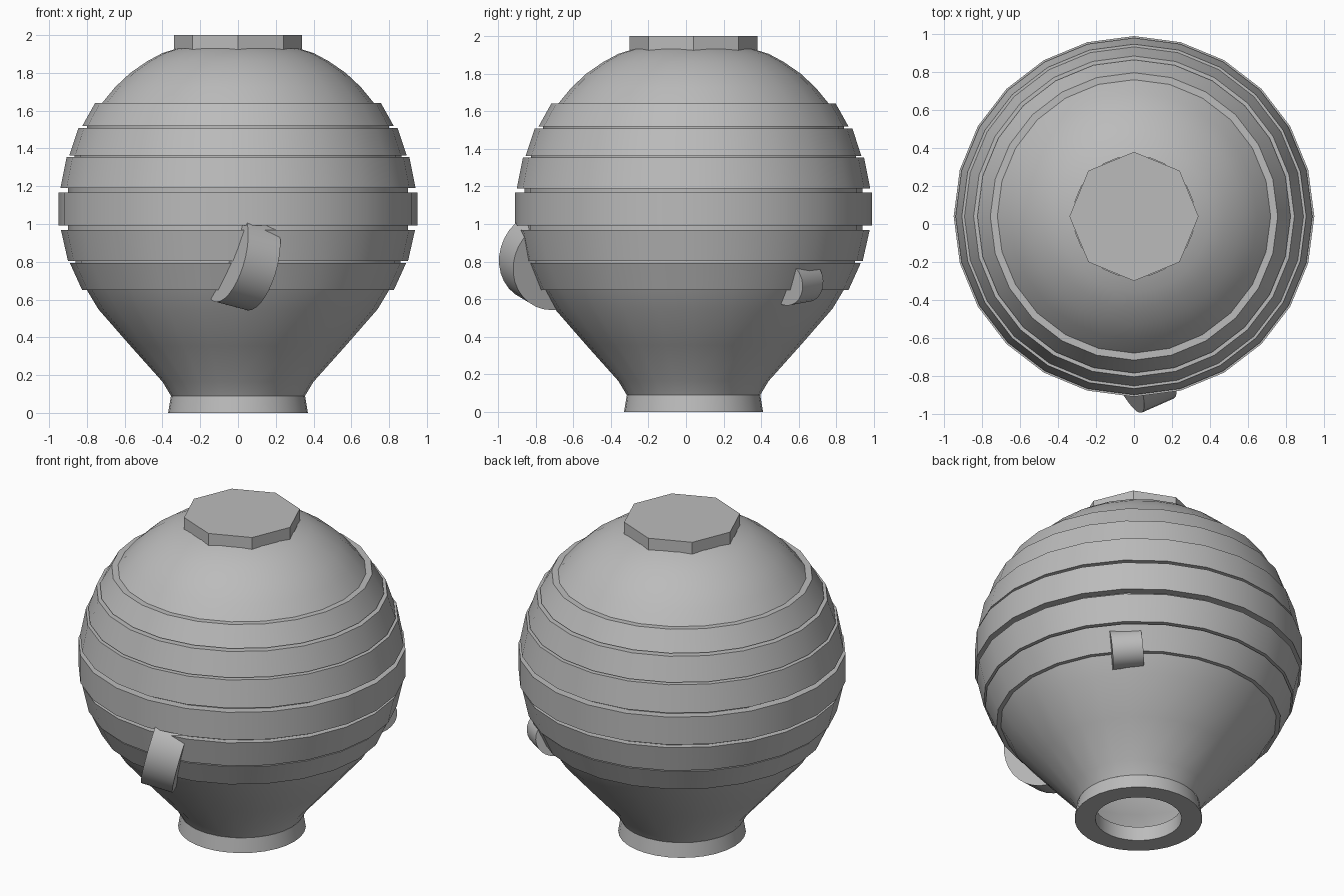
import bpy
import bmesh
from math import cos, sin, tau, radians
from mathutils import Vector

cube = bpy.data.objects.get("Cube")
if cube:
    bpy.data.objects.remove(cube, do_unlink=True)

AXIS_Y = 0.04

clay = bpy.data.materials.new("plain grey")
clay.use_nodes = True
GREY = (0.5, 0.5, 0.5, 1)
clay.diffuse_color = GREY
clay.node_tree.nodes["Principled BSDF"].inputs["Base Color"].default_value = GREY


def finish(name, bm, location=(0, AXIS_Y, 0)):
    mesh = bpy.data.meshes.new(name)
    bm.to_mesh(mesh)
    bm.free()
    mesh.materials.append(clay)
    obj = bpy.data.objects.new(name, mesh)
    obj.location = location
    bpy.context.collection.objects.link(obj)
    bpy.ops.object.select_all(action='DESELECT')
    obj.select_set(True)
    bpy.context.view_layer.objects.active = obj
    bpy.ops.object.shade_smooth_by_angle(angle=radians(30))
    return obj


def lathe(name, profile, sides, closed=False):
    """Turn a (radius, height) profile, listed upwards on the outside."""
    bm = bmesh.new()
    rings = [[bm.verts.new((r * cos(tau * i / sides), r * sin(tau * i / sides), z))
              for i in range(sides)] for r, z in profile]
    pairs = list(zip(rings, rings[1:]))
    if closed:
        pairs.append((rings[-1], rings[0]))
    for low, high in pairs:
        for i in range(sides):
            j = (i + 1) % sides
            bm.faces.new((low[i], low[j], high[j], high[i]))
    return finish(name, bm)


def cylinder(name, start, end, radius, sides):
    start, end = Vector(start), Vector(end)
    axis = end - start
    bm = bmesh.new()
    bmesh.ops.create_cone(bm, cap_ends=True, segments=sides, radius1=radius,
                          radius2=radius, depth=axis.length)
    bm.transform(axis.to_track_quat('Z', 'Y').to_matrix().to_4x4())
    return finish(name, bm, (start + end) / 2)


# Hollow jar body: tapered base, six raised bands with grooves, domed shoulder
# Each band: bottom radius, bottom height, top radius, top height
bands = [
    (0.825, 0.65, 0.89, 0.793),
    (0.90, 0.803, 0.937, 0.967),
    (0.95, 0.992, 0.95, 1.168),
    (0.94, 1.19, 0.907, 1.355),
    (0.893, 1.363, 0.845, 1.508),
    (0.825, 1.518, 0.757, 1.64),
]
grooves = [0.86, 0.90, 0.90, 0.865, 0.80, 0.72]
profile = [(0.355, 0.09), (0.40, 0.165), (0.57, 0.355), (0.74, 0.55), (0.80, 0.65)]
for (r0, z0, r1, z1), groove in zip(bands, grooves):
    if len(profile) > 5:
        profile.append((profile[-1][0], z0))
    profile += [(r0, z0), (r1, z1), (groove, z1)]
profile += [(0.65, 1.725), (0.57, 1.8), (0.48, 1.862), (0.40, 1.905), (0.32, 1.93)]
lathe("jar_body", profile, 24)

# Foot ring with an open centre
lathe("foot_ring", [(0.25, 0), (0.37, 0), (0.355, 0.09), (0.25, 0.09)], 32, closed=True)

# Eight-sided lid
cylinder("lid", (0, AXIS_Y, 1.92), (0, AXIS_Y, 2), 0.34, 8)

# Slanted round lugs sunk into the body
cylinder("front_lug", (-0.06, -0.765, 0.83), (0.11, -0.69, 0.785), 0.25, 32)
cylinder("rear_lug", (0.62, 0.53, 0.68), (0.48, 0.64, 0.70), 0.115, 24)
